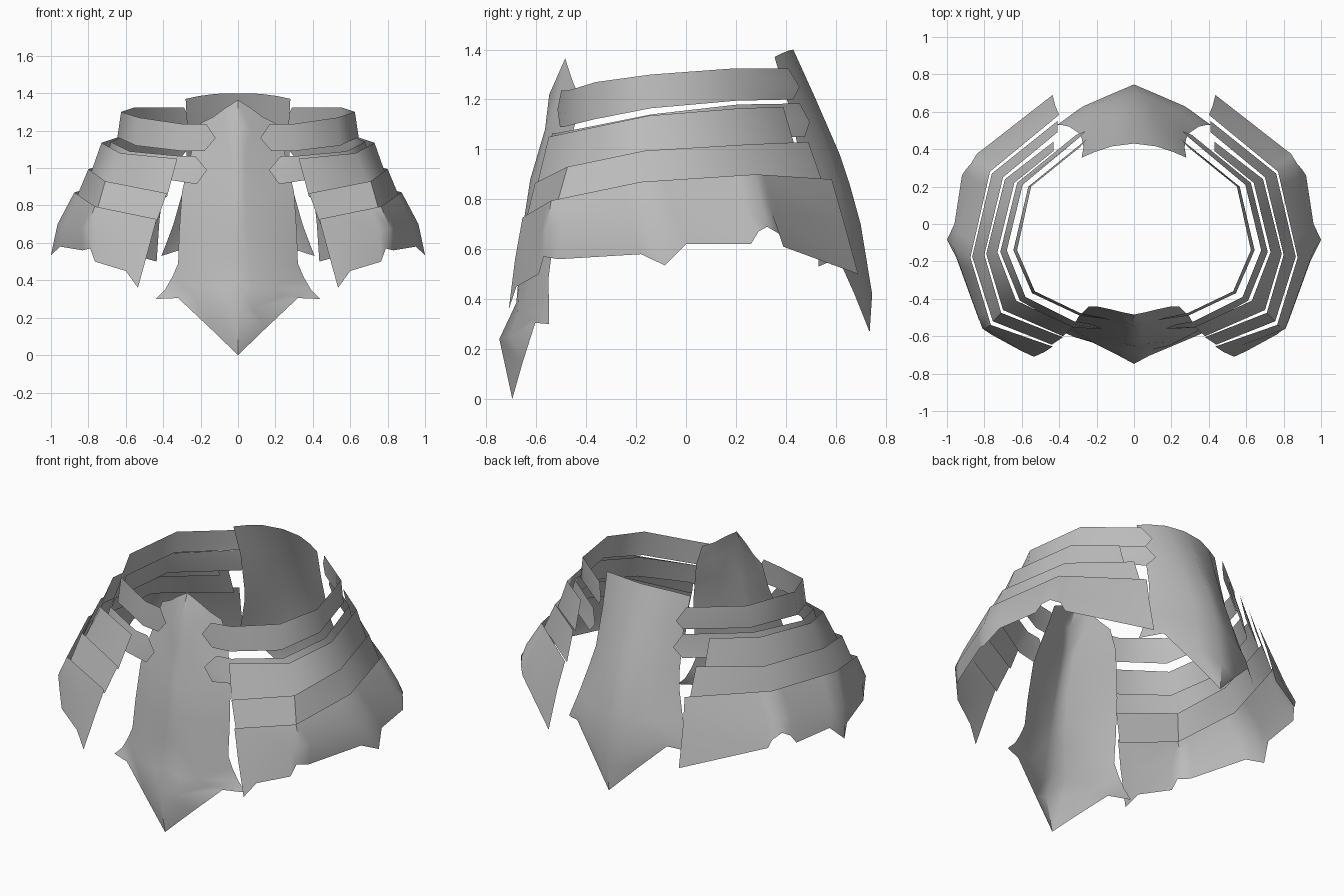
import bpy, bmesh, math
from mathutils import Vector

if "Cube" in bpy.data.objects:
    bpy.data.objects.remove(bpy.data.objects["Cube"], do_unlink=True)

steel = bpy.data.materials.new("grey steel")
steel.use_nodes = True
GREY = (0.5, 0.5, 0.5, 1)
steel.diffuse_color = GREY
steel.node_tree.nodes["Principled BSDF"].inputs["Base Color"].default_value = GREY


def sheet(name, rows, flip=False):
    """Skin a grid of points, rows running from top to bottom."""
    bm = bmesh.new()
    grid = [[bm.verts.new(p) for p in row] for row in rows]
    for upper, lower in zip(grid, grid[1:]):
        for i in range(len(upper) - 1):
            f = [upper[i], lower[i], lower[i + 1], upper[i + 1]]
            bm.faces.new(f[::-1] if flip else f)
    mesh = bpy.data.meshes.new(name)
    bm.to_mesh(mesh)
    bm.free()
    mesh.materials.append(steel)
    ob = bpy.data.objects.new(name, mesh)
    bpy.context.collection.objects.link(ob)
    bpy.ops.object.select_all(action='DESELECT')
    ob.select_set(True)
    bpy.context.view_layer.objects.active = ob
    bpy.ops.object.shade_smooth_by_angle(angle=math.radians(46))


def plate(name, half_rows, flip=False):
    """Symmetric plate from rows that run from the centre to the +x edge."""
    rows = [[(-x, y, z) for x, y, z in r[:0:-1]] + r for r in half_rows]
    sheet(name, rows, flip)


def band(name, rows):
    """One side band for each side, rows running from front to back."""
    sheet("left_" + name, rows)
    sheet("right_" + name, [[(-x, y, z) for x, y, z in r] for r in rows], True)


def pointed(top, bottom, front_tip, back_tip):
    """Add a middle row that ends in a point at the front and back."""
    mid = [tuple((Vector(a) + Vector(b)) / 2) for a, b in zip(top, bottom)]
    return [top, [front_tip] + mid[1:-1] + [back_tip], bottom]


def along(row, u):
    i = min(int(u), len(row) - 2)
    return tuple(Vector(row[i]).lerp(Vector(row[i + 1]), u - i))


# Front plate with a central ridge, side barbs and a pointed tip
plate("front_plate", [
    [(0, -.484, 1.365), (.07, -.47, 1.32), (.13, -.455, 1.275), (.20, -.44, 1.24)],
    [(0, -.548, 1.22), (.07, -.515, 1.21), (.15, -.48, 1.16), (.24, -.44, 1.12)],
    [(0, -.565, 1.08), (.04, -.555, 1.08), (.15, -.52, 1.03), (.27, -.47, 1.0)],
    [(0, -.624, .88), (.04, -.61, .87), (.17, -.57, .86), (.30, -.50, .87)],
    [(0, -.652, .70), (.05, -.64, .69), (.18, -.60, .66), (.315, -.53, .65)],
    [(0, -.665, .55), (.06, -.655, .53), (.19, -.63, .48), (.32, -.55, .49)],
    [(0, -.68, .385), (.08, -.675, .34), (.19, -.65, .36), (.35, -.55, .42)],
    [(0, -.748, .24), (.08, -.705, .25), (.24, -.625, .315), (.39, -.548, .35)],
    [(0, -.696, 0), (.15, -.655, .145), (.32, -.604, .305), (.44, -.55, .30)],
])

# Back plate
plate("back_plate", [
    [(0, .43, 1.40), (.12, .415, 1.397), (.21, .385, 1.385), (.28, .355, 1.37)],
    [(0, .516, 1.21), (.10, .49, 1.21), (.19, .46, 1.20), (.27, .41, 1.18)],
    [(0, .616, .98), (.10, .575, .98), (.20, .53, .97), (.28, .46, .96)],
    [(0, .656, .86), (.10, .62, .85), (.21, .57, .85), (.30, .49, .86)],
    [(0, .70, .70), (.11, .665, .69), (.23, .61, .69), (.345, .52, .70)],
    [(0, .746, .42), (.12, .695, .50), (.27, .63, .60), (.39, .53, .58)],
    [(0, .736, .268), (.15, .675, .42), (.30, .61, .565), (.41, .53, .53)],
], flip=True)

# Belt band and second band, both with pointed ends
band("belt_band", pointed(
    [(.17, -.50, 1.235), (.29, -.475, 1.235), (.53, -.36, 1.27),
     (.625, -.14, 1.30), (.55, .20, 1.325), (.29, .41, 1.325)],
    [(.18, -.505, 1.09), (.29, -.49, 1.09), (.545, -.37, 1.12),
     (.645, -.14, 1.165), (.565, .20, 1.195), (.28, .43, 1.20)],
    (.12, -.515, 1.16), (.25, .455, 1.25)))
band("second_band", pointed(
    [(.23, -.535, 1.065), (.32, -.52, 1.065), (.58, -.39, 1.09),
     (.68, -.14, 1.14), (.595, .21, 1.18), (.30, .456, 1.184)],
    [(.22, -.56, .914), (.36, -.55, .936), (.61, -.41, .96),
     (.715, -.15, 1.01), (.625, .22, 1.05), (.31, .476, 1.05)],
    (.166, -.56, .99), (.26, .496, 1.11)))

# Overlapping middle bands with straight ends
band("third_band", [
    [(.325, -.55, 1.05), (.63, -.41, 1.08), (.73, -.15, 1.135),
     (.64, .22, 1.165), (.43, .39, 1.17)],
    [(.38, -.60, .845), (.70, -.46, .90), (.79, -.16, .965),
     (.69, .24, 1.0), (.43, .44, 1.0)]])
band("fourth_band", [
    [(.38, -.605, .865), (.71, -.475, .93), (.80, -.165, .995),
     (.70, .25, 1.02), (.41, .49, 1.03)],
    [(.44, -.645, .70), (.755, -.52, .77), (.865, -.175, .84),
     (.76, .27, .87), (.41, .55, .86)]])

# Flared lowest band with a ragged hem: each hem point is (column, x, y, z)
top = [(.435, -.655, .727), (.765, -.54, .795), (.875, -.18, .87),
       (.77, .28, .90), (.40, .584, .88)]
mid = [(.48, -.685, .56), (.81, -.56, .68), (.965, -.13, .70),
       (.85, .31, .76), (.42, .63, .72)]
hem = [(0, .535, -.71, .36), (.25, .60, -.68, .45), (.85, .765, -.59, .50),
       (1, .79, -.57, .57), (1.15, .83, -.51, .56), (1.8, .95, -.18, .58),
       (2, 1.0, -.084, .535), (2.2, .96, 0, .62), (2.75, .92, .26, .62),
       (2.85, .90, .29, .67), (3, .87, .325, .69), (3.1, .84, .376, .66),
       (3.15, .82, .39, .61), (4, .435, .69, .50)]
band("lowest_band", [[along(top, h[0]) for h in hem],
                     [along(mid, h[0]) for h in hem],
                     [h[1:] for h in hem]])
